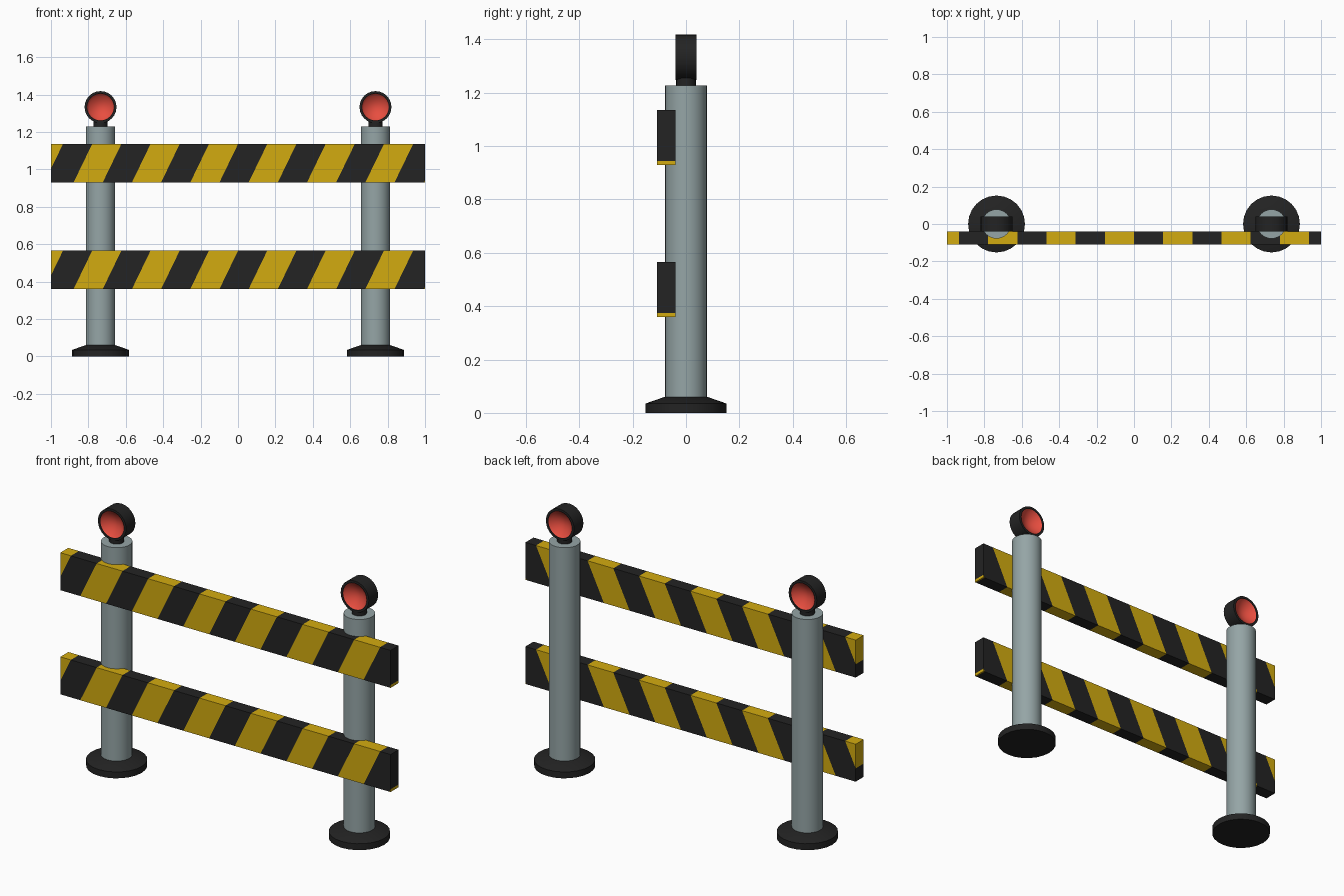
import bpy, bmesh, math
from mathutils import Matrix, Vector

if "Cube" in bpy.data.objects:
    bpy.data.objects.remove(bpy.data.objects["Cube"])


def material(name, rgb):
    m = bpy.data.materials.new(name)
    m.diffuse_color = (*rgb, 1.0)
    m.use_nodes = True
    m.node_tree.nodes["Principled BSDF"].inputs["Base Color"].default_value = m.diffuse_color
    return m


BLACK = material("black", (0.017, 0.017, 0.017))
YELLOW = material("yellow", (0.65, 0.41, 0.005))
GREY = material("grey", (0.30, 0.376, 0.381))
RED = material("red", (0.80, 0.075, 0.050))


def finish(name, bm, mats, smooth=True):
    bmesh.ops.recalc_face_normals(bm, faces=bm.faces[:])
    mesh = bpy.data.meshes.new(name)
    bm.to_mesh(mesh)
    bm.free()
    ob = bpy.data.objects.new(name, mesh)
    bpy.context.collection.objects.link(ob)
    for m in mats:
        mesh.materials.append(m)
    if smooth:
        bpy.ops.object.select_all(action='DESELECT')
        ob.select_set(True)
        bpy.context.view_layer.objects.active = ob
        bpy.ops.object.shade_smooth_by_angle(angle=math.radians(30))
    return ob


def lathe(profile, sides):
    """Spin (radius, height) points about the z axis."""
    bm = bmesh.new()
    verts = [bm.verts.new((r, 0, h)) for r, h in profile]
    edges = [bm.edges.new(pair) for pair in zip(verts, verts[1:])]
    bmesh.ops.spin(bm, geom=verts + edges, cent=(0, 0, 0), axis=(0, 0, 1),
                   angle=math.tau, steps=sides, use_duplicate=False)
    bmesh.ops.remove_doubles(bm, verts=bm.verts[:], dist=1e-5)
    return bm


def lathed(name, profile, sides, mat, x):
    bm = lathe(profile, sides)
    bmesh.ops.translate(bm, vec=(x, 0, 0), verts=bm.verts[:])
    return finish(name, bm, [mat])


def lamp(name, x, z):
    # Housing ring with a hollow red dish on each side
    dish = [(0.072 * t / 6, 0.005 + 0.033 * (t / 6) ** 2) for t in range(7)]
    half = dish + [(0.073, 0.04), (0.0855, 0.04)]
    bm = lathe(half + [(r, -h) for r, h in reversed(half)], 24)
    for f in bm.faces:
        c = f.calc_center_median()
        f.material_index = int(c.xy.length < 0.0715 and abs(c.z) < 0.038)
    bm.transform(Matrix.Translation((x, 0, z)) @ Matrix.Rotation(math.pi / 2, 4, 'X'))
    return finish(name, bm, [BLACK, RED])


def board(name, z0, z1):
    # Plank sliced right through by slanted planes into stripes
    step, slope = 0.156, 0.484
    bm = bmesh.new()
    bmesh.ops.create_cube(bm, size=1)
    bm.transform(Matrix.Translation((0, -0.074, (z0 + z1) / 2))
                 @ Matrix.Diagonal((2, 0.069, z1 - z0, 1)))
    for k in range(-6, 8):
        bmesh.ops.bisect_plane(bm, geom=bm.verts[:] + bm.edges[:] + bm.faces[:],
                               plane_co=Vector((k * step, 0, z1)),
                               plane_no=Vector((1, 0, -slope)))
    for f in bm.faces:
        c = f.calc_center_median()
        stripe = math.floor((c.x + slope * (z1 - c.z)) / step)
        f.material_index = stripe % 2
    return finish(name, bm, [BLACK, YELLOW], smooth=False)


for side, x in (("left", -0.735), ("right", 0.735)):
    lathed(side + "_foot", [(0, 0), (0.152, 0), (0.152, 0.035), (0.08, 0.06), (0, 0.06)],
           24, BLACK, x)
    lathed(side + "_post", [(0, 0.05), (0.078, 0.05), (0.078, 1.228), (0, 1.228)],
           32, GREY, x)
    lathed(side + "_lamp_neck", [(0, 1.22), (0.037, 1.22), (0.037, 1.256), (0, 1.256)],
           20, BLACK, x)
    lamp(side + "_lamp", x, 1.333)

board("upper_board", 0.93, 1.135)
board("lower_board", 0.36, 0.565)
